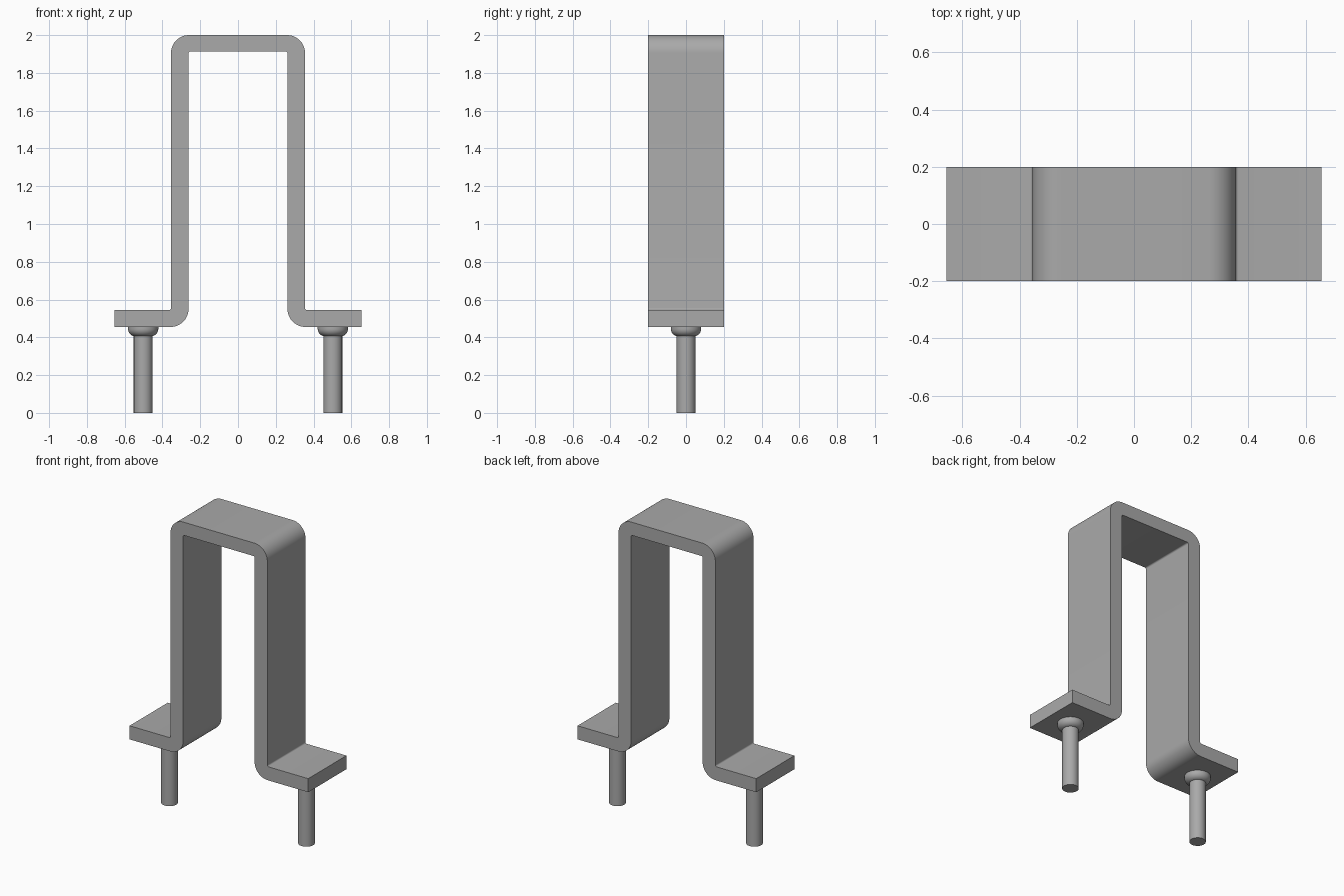
import bpy, bmesh, math

cube = bpy.data.objects.get("Cube")
if cube:
    bpy.data.objects.remove(cube, do_unlink=True)

STEEL = (0.40, 0.40, 0.40, 1.0)
steel = bpy.data.materials.new("grey steel")
steel.use_nodes = True
steel.diffuse_color = STEEL
steel.node_tree.nodes["Principled BSDF"].inputs["Base Color"].default_value = STEEL

HALF_DEPTH = 0.2
OUTER_R, INNER_R = 0.095, 0.01


def finish(name, bm):
    bmesh.ops.recalc_face_normals(bm, faces=bm.faces)
    mesh = bpy.data.meshes.new(name)
    bm.to_mesh(mesh)
    bm.free()
    mesh.materials.append(steel)
    obj = bpy.data.objects.new(name, mesh)
    bpy.context.scene.collection.objects.link(obj)
    bpy.ops.object.select_all(action='DESELECT')
    obj.select_set(True)
    bpy.context.view_layer.objects.active = obj
    bpy.ops.object.shade_smooth_by_angle(angle=math.radians(35))
    return obj


def arc(cx, cz, r, start, end, steps):
    """Points of an arc, angles in degrees."""
    angles = [math.radians(start + (end - start) * i / steps) for i in range(steps + 1)]
    return [(cx + r * math.cos(a), cz + r * math.sin(a)) for a in angles]


# Bent strap: the outer and inner edges of the left half, then mirrored
def strap():
    out_x, in_x, top, under, foot_top, foot_low, end = 0.355, 0.262, 2.0, 1.913, 0.545, 0.455, 0.655
    outer = arc(out_x - OUTER_R, top - OUTER_R, OUTER_R, 90, 0, 12)
    outer += arc(out_x + INNER_R, foot_top + INNER_R, INNER_R, 180, 270, 5)
    outer += [(end, foot_top), (end, foot_low)]
    inner = arc(in_x + OUTER_R, foot_low + OUTER_R, OUTER_R, 270, 180, 12)
    inner += arc(in_x - INNER_R, under - INNER_R, INNER_R, 0, 90, 5)
    half = outer + inner
    profile = half + [(-x, z) for x, z in reversed(half)]
    bm = bmesh.new()
    face = bm.faces.new([bm.verts.new((x, -HALF_DEPTH, z)) for x, z in profile])
    swept = bmesh.ops.extrude_face_region(bm, geom=[face], use_keep_orig=True)
    moved = [v for v in swept["geom"] if isinstance(v, bmesh.types.BMVert)]
    bmesh.ops.translate(bm, verts=moved, vec=(0, 2 * HALF_DEPTH, 0))
    finish("bracket_strap", bm)


# Round part turned about a vertical axis at x
def turned(name, x, profile, segments=40):
    bm = bmesh.new()
    verts = [bm.verts.new((x + r, 0, z)) for r, z in profile]
    edges = [bm.edges.new(pair) for pair in zip(verts, verts[1:])]
    bmesh.ops.spin(bm, geom=verts + edges, cent=(x, 0, 0), axis=(0, 0, 1),
                   angle=2 * math.pi, steps=segments, use_duplicate=False)
    bmesh.ops.remove_doubles(bm, verts=bm.verts, dist=1e-5)
    finish(name, bm)


strap()
for side, sign in (("left", 1), ("right", -1)):
    x = sign * 0.502
    # Stud shank with a closed lower end
    turned(side + "_stud", x, [(0, 0), (0.05, 0), (0.05, 0.46), (0, 0.46)])
    # Rounded weld collar under the foot
    collar = [(0, 0.405)] + arc(0.04, 0.445, 0.04, -90, 0, 10) + [(0.08, 0.456), (0, 0.456)]
    turned(side + "_collar", x, collar)
